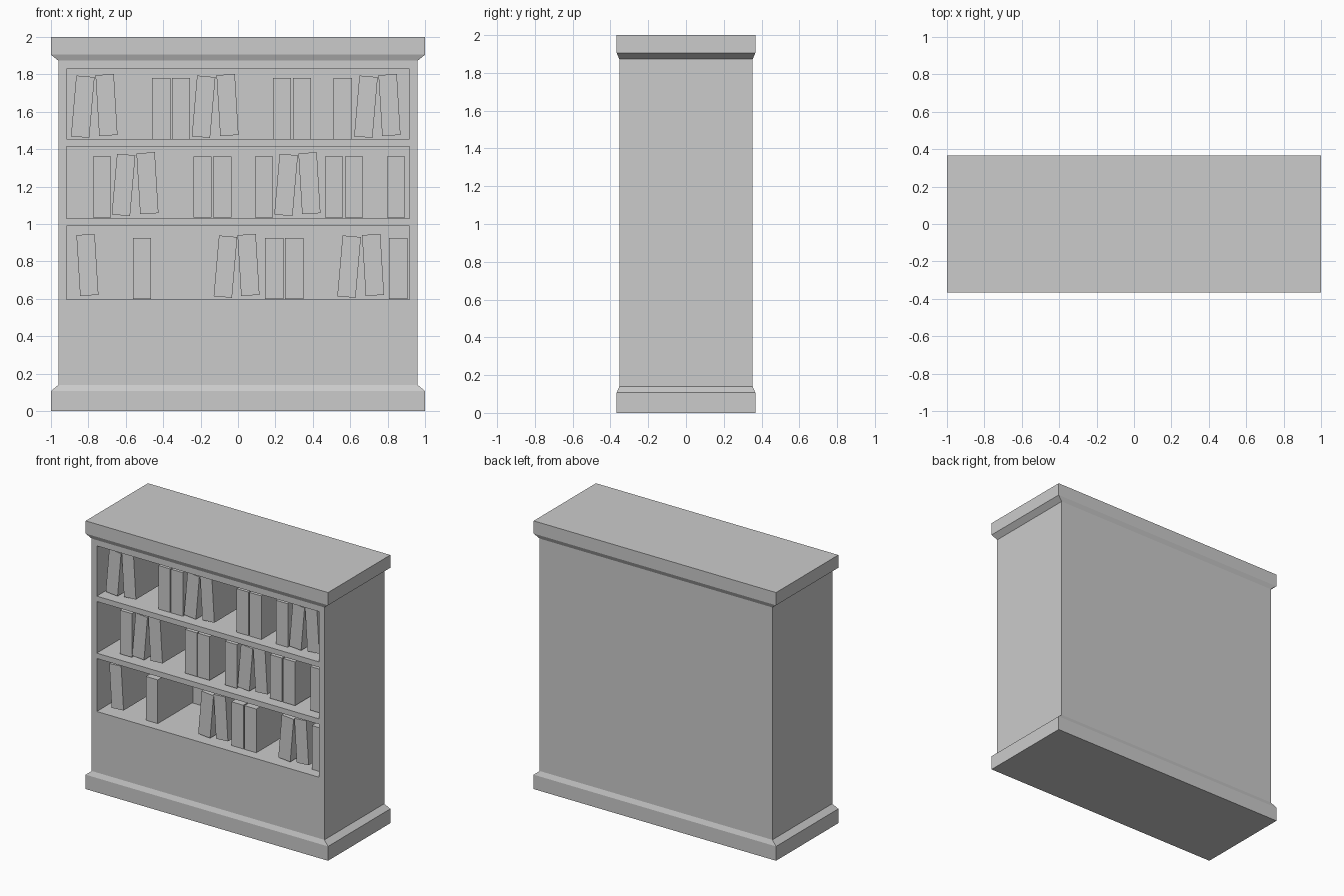
import bpy, bmesh
from math import radians

if "Cube" in bpy.data.objects:
    bpy.data.objects.remove(bpy.data.objects["Cube"])


def make_object(name, bm):
    bmesh.ops.recalc_face_normals(bm, faces=bm.faces)
    mesh = bpy.data.meshes.new(name)
    bm.to_mesh(mesh)
    bm.free()
    obj = bpy.data.objects.new(name, mesh)
    bpy.context.collection.objects.link(obj)
    return obj


def add_box(bm, x, y, z):
    verts = bmesh.ops.create_cube(bm, size=1)["verts"]
    bmesh.ops.scale(bm, verts=verts, vec=(x[1] - x[0], y[1] - y[0], z[1] - z[0]))
    bmesh.ops.translate(bm, verts=verts, vec=(sum(x) / 2, sum(y) / 2, sum(z) / 2))


# Cabinet: rectangular rings stacked upward, with sloped plinth and cornice
WIDE, BODY = (1.0, 0.367), (0.96, 0.353)
rings = [(0, WIDE), (0.107, WIDE), (0.14, BODY), (1.873, BODY), (1.905, WIDE), (2.0, WIDE)]
bm = bmesh.new()
loops = [[bm.verts.new((sx * hx, sy * hy, z))
          for sx, sy in ((-1, -1), (1, -1), (1, 1), (-1, 1))]
         for z, (hx, hy) in rings]
for low, high in zip(loops, loops[1:]):
    for i in range(4):
        j = (i + 1) % 4
        bm.faces.new((low[i], low[j], high[j], high[i]))
bm.faces.new(loops[0])
bm.faces.new(loops[-1])
cabinet = make_object("cabinet", bm)

# Three shelf recesses cut into the front
BACK = 0.13
bm = bmesh.new()
for floor, ceiling in ((0.595, 0.99), (1.03, 1.415), (1.455, 1.83)):
    add_box(bm, (-0.918, 0.916), (-0.5, BACK), (floor, ceiling))
cutter = make_object("shelf_cutter", bm)
cutter.hide_render = True
cut = cabinet.modifiers.new("shelves", "BOOLEAN")
cut.operation = "DIFFERENCE"
cut.solver = "EXACT"
cut.object = cutter
bpy.context.view_layer.objects.active = cabinet
bpy.ops.object.modifier_apply(modifier=cut.name)
bpy.data.objects.remove(cutter)

# Books: upright (U), leaning right (R) or leaning left (L), as (tilt, lift)
LEAN = {"U": (0, 0), "R": (5, 0.01), "L": (-3.5, 0.019)}
shelves = [
    (0.762, "LURLUURLU", (-0.805, -0.513, -0.067, 0.056, 0.193, 0.30, 0.594, 0.722, 0.856)),
    (1.199, "URLUUURLUUU", (-0.727, -0.612, -0.484, -0.19, -0.085, 0.139, 0.257, 0.382,
                            0.513, 0.62, 0.845)),
    (1.617, "RLUURLUUURL", (-0.83, -0.703, -0.41, -0.305, -0.184, -0.056, 0.235, 0.342,
                            0.56, 0.684, 0.81)),
]
bm = bmesh.new()
add_box(bm, (-0.049, 0.049), (-0.283, BACK), (-0.163, 0.163))
book = make_object("book", bm)
for level, (z, leans, xs) in enumerate(shelves, 1):
    for i, (lean, x) in enumerate(zip(leans, xs), 1):
        tilt, lift = LEAN[lean]
        copy = bpy.data.objects.new(f"book_shelf{level}_{i}", book.data)
        copy.location = (x, 0, z + lift)
        copy.rotation_euler.y = radians(tilt)
        bpy.context.collection.objects.link(copy)
bpy.data.objects.remove(book)
